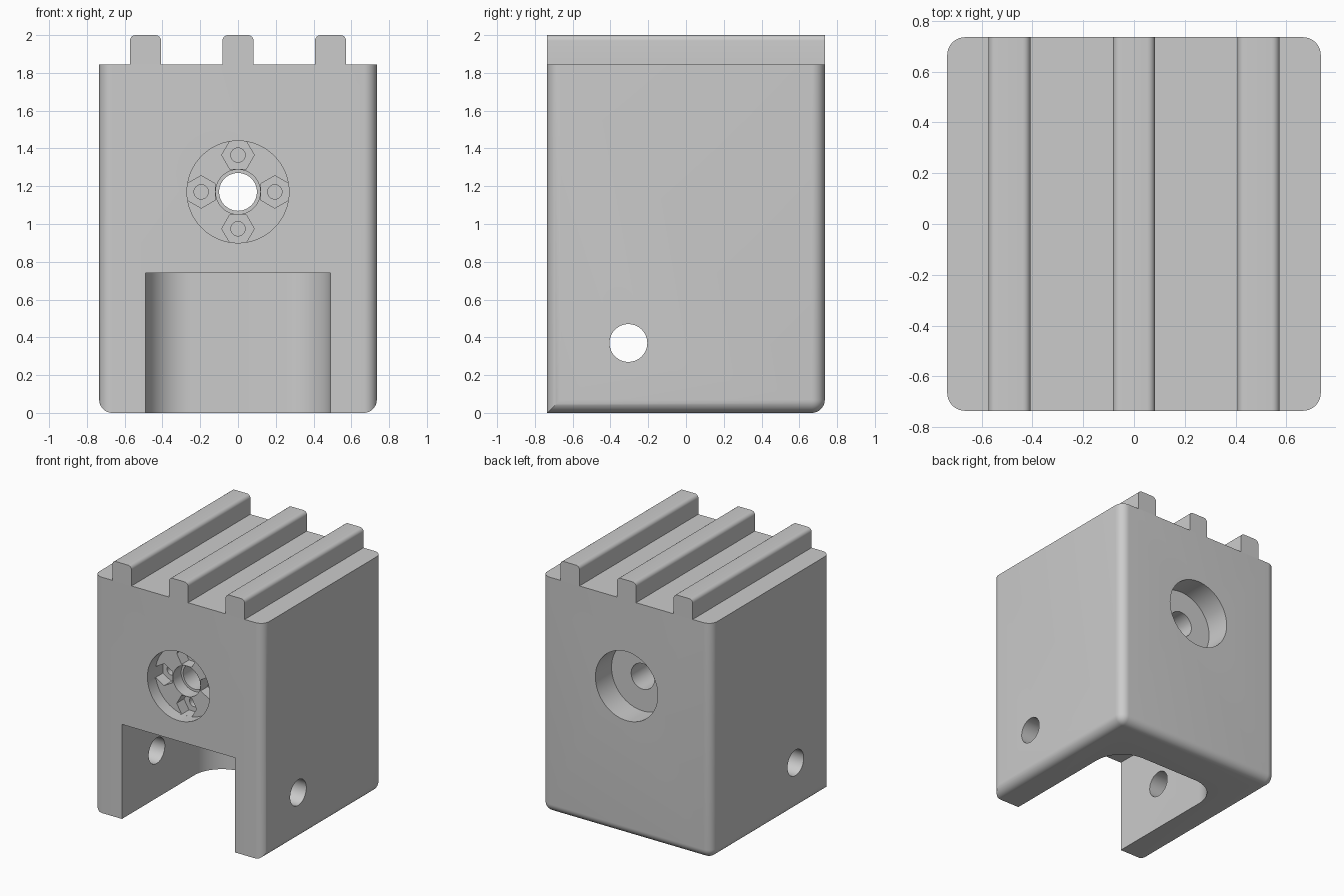
import bpy, bmesh, math
from mathutils import Matrix, Vector

if "Cube" in bpy.data.objects:
    bpy.data.objects.remove(bpy.data.objects["Cube"], do_unlink=True)

HALF = 0.735        # half width and depth of the block
TOP = 1.845         # top of the block, under the ribs
BORE_Z = 1.17       # height of the shaft axis

grey = bpy.data.materials.new("plain_grey")
grey.use_nodes = True
grey.diffuse_color = (0.6, 0.6, 0.6, 1)
grey.node_tree.nodes["Principled BSDF"].inputs["Base Color"].default_value = grey.diffuse_color


def finish(name, bm):
    bmesh.ops.recalc_face_normals(bm, faces=bm.faces)
    mesh = bpy.data.meshes.new(name)
    bm.to_mesh(mesh)
    bm.free()
    mesh.materials.append(grey)
    obj = bpy.data.objects.new(name, mesh)
    bpy.context.collection.objects.link(obj)
    return obj


def rounded_box(name, low, high, radius, rule, segments=10):
    """Box whose edges are rounded where rule(midpoint, direction) holds."""
    low, high = Vector(low), Vector(high)
    bm = bmesh.new()
    bmesh.ops.create_cube(bm, size=1)
    for v in bm.verts:
        v.co = Vector([c * s for c, s in zip(v.co, high - low)]) + (low + high) / 2
    chosen = [e for e in bm.edges
              if rule((e.verts[0].co + e.verts[1].co) / 2,
                      (e.verts[0].co - e.verts[1].co).normalized())]
    bmesh.ops.bevel(bm, geom=chosen, offset=radius, offset_type='OFFSET',
                    segments=segments, profile=0.5, affect='EDGES')
    return finish(name, bm)


def rod(name, radius, length, matrix, sides=64):
    bm = bmesh.new()
    bmesh.ops.create_cone(bm, cap_ends=True, segments=sides, radius1=radius,
                          radius2=radius, depth=length, matrix=matrix)
    return finish(name, bm)


def bore(name, radius, y0, y1, sides=64, offset=0.0, angle=0.0):
    """Cutter along y about the shaft axis, optionally set off from it."""
    place = (Matrix.Translation((0, (y0 + y1) / 2, BORE_Z))
             @ Matrix.Rotation(angle, 4, 'Y')
             @ Matrix.Translation((offset, 0, 0))
             @ Matrix.Rotation(math.pi / 2, 4, 'X'))
    return rod(name, radius, y1 - y0, place, sides)


def activate(obj):
    bpy.ops.object.select_all(action='DESELECT')
    obj.select_set(True)
    bpy.context.view_layer.objects.active = obj


def cut(target, cutter):
    mod = target.modifiers.new("cut", 'BOOLEAN')
    mod.operation = 'DIFFERENCE'
    mod.solver = 'EXACT'
    mod.object = cutter
    activate(target)
    bpy.ops.object.modifier_apply(modifier=mod.name)
    bpy.data.objects.remove(cutter, do_unlink=True)


# Block: upright edges rounded, bottom rounded except along the front
block = rounded_box("block", (-HALF, -HALF, 0), (HALF, HALF, TOP), 0.07,
                    lambda m, d: abs(d.z) > 0.9 or (m.z < 0.01 and m.y > -0.5))

# Slot open to the front and below, with rounded rear corners
cut(block, rounded_box("slot", (-0.49, -1, -0.3), (0.49, 0.40, 0.74), 0.24,
                       lambda m, d: abs(d.z) > 0.9 and m.y > 0, 16))

# Cross pin hole through both legs
cut(block, rod("pin_hole", 0.1, 2,
               Matrix.Translation((0, -0.305, 0.37)) @ Matrix.Rotation(math.pi / 2, 4, 'Y')))

# Shaft hole and its recesses at the front and back
cut(block, bore("front_recess", 0.27, -1, -HALF + 0.1))
cut(block, bore("back_recess", 0.27, HALF - 0.2, 1))
cut(block, bore("hub_recess", 0.118, -0.9, -HALF + 0.2))
cut(block, bore("shaft_hole", 0.1, -1.2, 1.2))

# Four nut pockets with blind screw holes
for i in range(4):
    turn = i * math.pi / 2
    cut(block, bore("nut_pocket", 0.086, -HALF + 0.09, -HALF + 0.19, 6, 0.195, turn))
    cut(block, bore("screw_hole", 0.038, -HALF + 0.15, -HALF + 0.3, 32, 0.195, turn))

# Three ribs along the top
ribs = [rounded_box(name, (x - 0.0825, -HALF, TOP), (x + 0.0825, HALF, 2), 0.03,
                    lambda m, d: abs(d.y) > 0.9 and m.z > 1.9, 6)
        for name, x in (("right_rib", -0.49), ("middle_rib", 0), ("left_rib", 0.49))]

for obj in [block] + ribs:
    activate(obj)
    bpy.ops.object.shade_smooth_by_angle(angle=math.radians(30))
